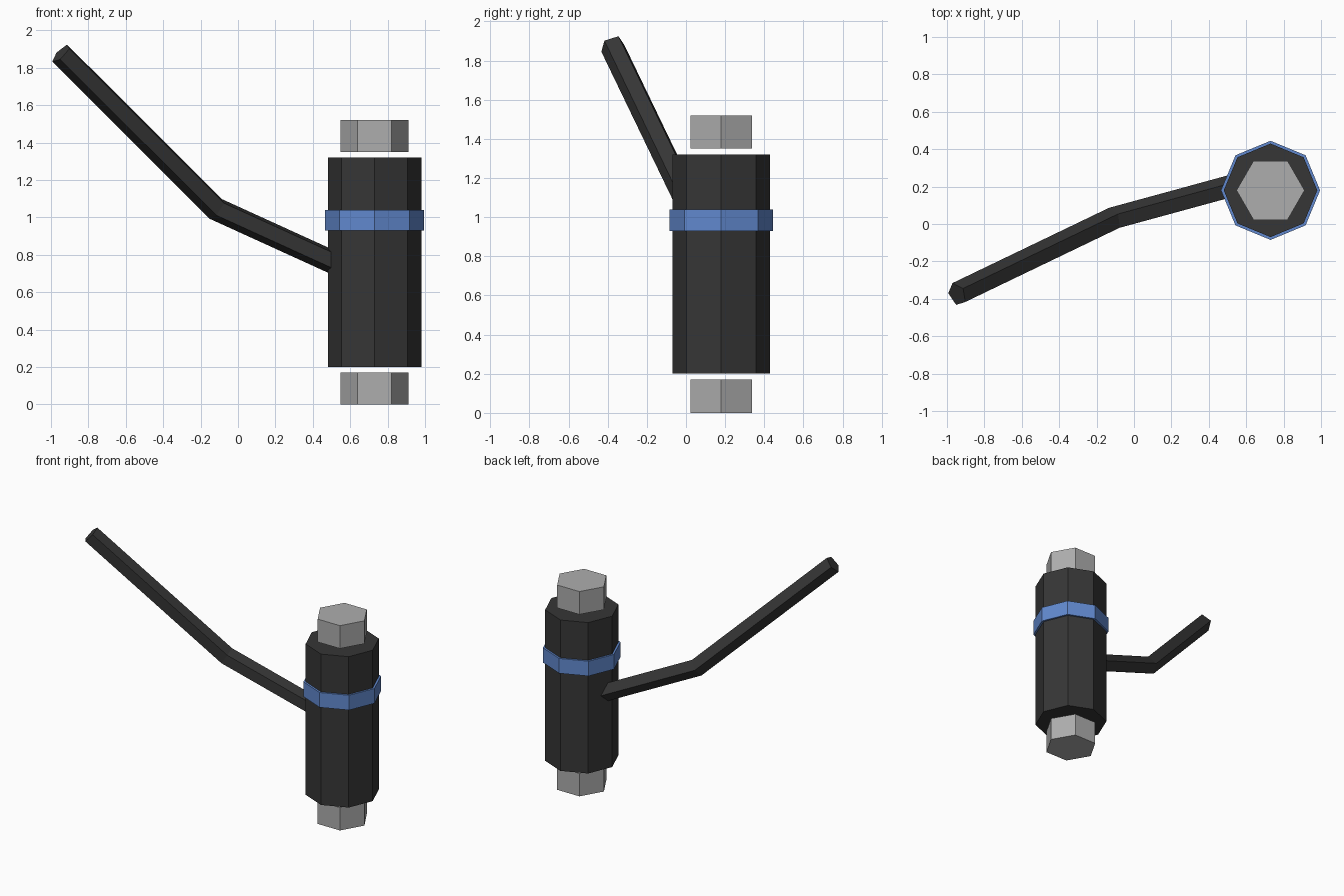
import bpy, bmesh, math
from mathutils import Vector

if "Cube" in bpy.data.objects:
    bpy.data.objects.remove(bpy.data.objects["Cube"])


def material(name, rgb):
    m = bpy.data.materials.new(name)
    m.diffuse_color = (*rgb, 1)
    m.use_nodes = True
    m.node_tree.nodes["Principled BSDF"].inputs["Base Color"].default_value = m.diffuse_color
    return m


charcoal = material("charcoal", (0.037, 0.037, 0.037))
steel = material("steel grey", (0.42, 0.42, 0.42))
blue = material("band blue", (0.12, 0.25, 0.62))

AXIS_X, AXIS_Y = 0.73, 0.18


def prism(name, sides, radius, z0, z1, mat):
    """Upright prism on the shared axis with a corner pointing along +x."""
    bpy.ops.mesh.primitive_cylinder_add(
        vertices=sides, radius=radius, depth=z1 - z0,
        location=(AXIS_X, AXIS_Y, (z0 + z1) / 2), rotation=(0, 0, math.pi / 2))
    ob = bpy.context.object
    ob.name = name
    ob.data.materials.append(mat)
    return ob


def swept_arm(name, path, corner, radius, sides, mat):
    """Sweep a regular polygon along a path, mitred at the bend."""
    start, bend, end = map(Vector, path)
    d1, d2 = (bend - start).normalized(), (end - bend).normalized()
    u = Vector(corner)
    u = (u - d2 * u.dot(d2)).normalized()
    v = d2.cross(u)
    angles = [2 * math.pi * i / sides for i in range(sides)]
    tip = [end + radius * (u * math.cos(a) + v * math.sin(a)) for a in angles]

    def slide(points, direction, origin, normal):
        return [p + direction * ((origin - p).dot(normal) / direction.dot(normal))
                for p in points]

    mitre = slide(tip, d2, bend, (d1 + d2).normalized())
    root = slide(mitre, d1, start, d1)
    bm = bmesh.new()
    rings = [[bm.verts.new(p) for p in ring] for ring in (root, mitre, tip)]
    for a, b in zip(rings, rings[1:]):
        for i in range(sides):
            j = (i + 1) % sides
            bm.faces.new((a[i], a[j], b[j], b[i]))
    bm.faces.new(rings[0])
    bm.faces.new(rings[-1])
    bmesh.ops.recalc_face_normals(bm, faces=bm.faces[:])
    mesh = bpy.data.meshes.new(name)
    bm.to_mesh(mesh)
    bm.free()
    mesh.materials.append(mat)
    ob = bpy.data.objects.new(name, mesh)
    bpy.context.collection.objects.link(ob)


# Octagonal body with its raised band
prism("body", 8, 0.25, 0.20, 1.32, charcoal)
prism("band", 8, 0.265, 0.93, 1.04, blue)

# Hexagonal caps floating just off each end
prism("bottom_cap", 6, 0.182, 0.0, 0.17, steel)
prism("top_cap", 6, 0.182, 1.35, 1.52, steel)

# Bent five-sided arm, rooted inside the body
swept_arm("arm", [(0.61, 0.222, 0.716), (-0.112, 0.025, 1.045), (-0.946, -0.376, 1.877)],
          (0.032, 0.031, 0.046), 0.065, 5, charcoal)
